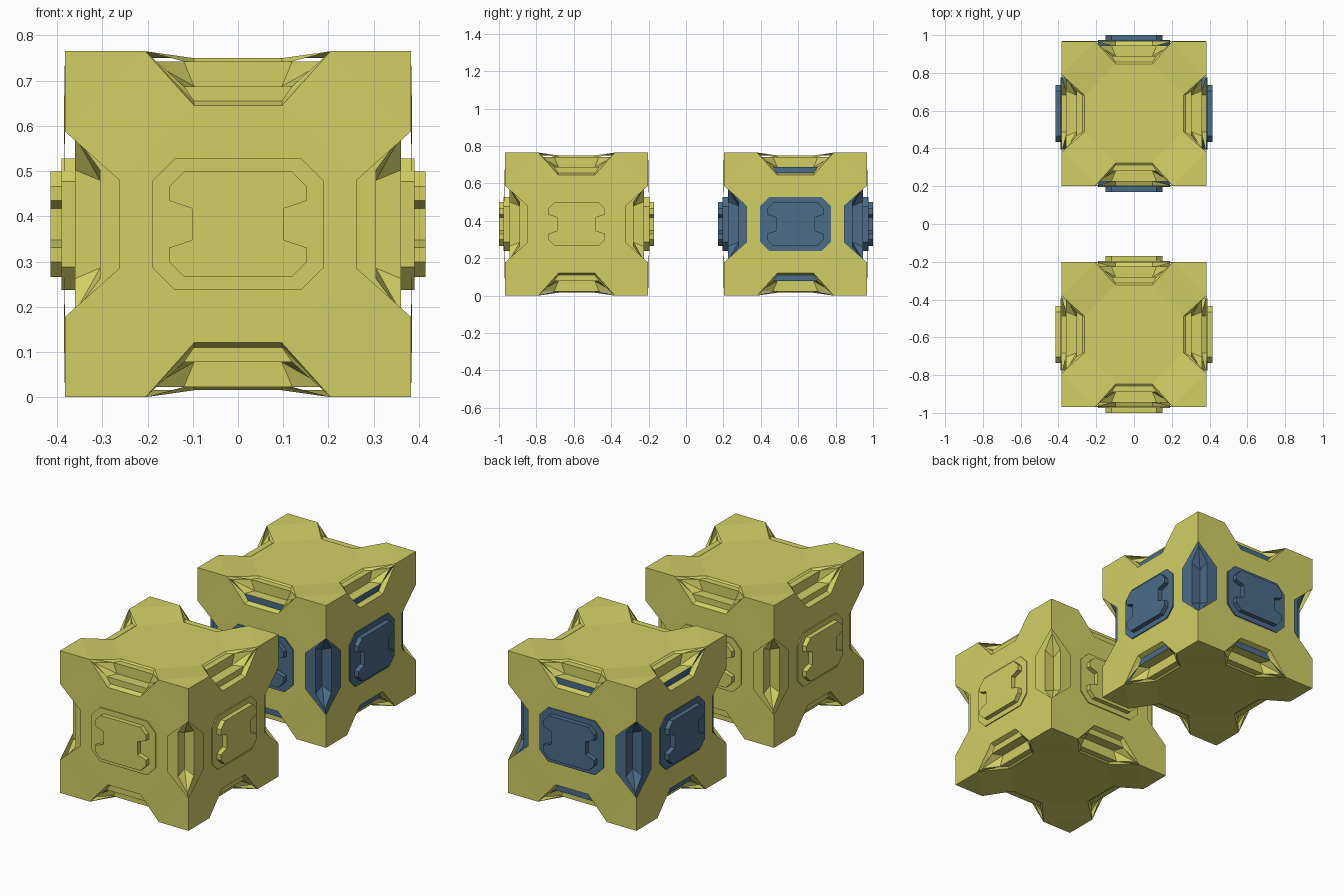
import bpy, bmesh
from math import pi
from mathutils import Vector, Matrix

if "Cube" in bpy.data.objects:
    bpy.data.objects.remove(bpy.data.objects["Cube"])


def material(name, col):
    m = bpy.data.materials.new(name)
    m.diffuse_color = (*col, 1)
    m.use_nodes = True
    m.node_tree.nodes["Principled BSDF"].inputs["Base Color"].default_value = m.diffuse_color
    return m


OLIVE = material("olive", (0.64, 0.63, 0.13))
BLUE = material("blue", (0.07, 0.15, 0.25))
CZ = 0.3825                      # crate centre height
A, C, S = 0.205, 0.097, 0.262    # shell notch: mouth, floor half width, reach
D = (0.3845, 0.3845, 0.367)      # depth of the shell face centres per axis
K, KC, KS = 0.36, 0.12, 0.305    # core half size, notch half width, notch depth


def add(bm, pts, mat=0):
    bm.faces.new([bm.verts.new(p) for p in pts]).material_index = mat


def finish(bm, name, mats, y):
    bmesh.ops.remove_doubles(bm, verts=bm.verts, dist=1e-4)
    bmesh.ops.recalc_face_normals(bm, faces=bm.faces)
    me = bpy.data.meshes.new(name)
    bm.to_mesh(me)
    bm.free()
    for m in mats:
        me.materials.append(m)
    ob = bpy.data.objects.new(name, me)
    ob.location = (0, y, CZ)
    bpy.context.collection.objects.link(ob)


def cube_faces(bm, h, a, c, s, depths, mats):
    """Six faces cut out at the middle of each edge; centres at the given depths."""
    for k in range(3):
        d = depths[k]
        for sg in (1, -1):
            def P(u, v, w):
                p = Vector((0, 0, 0))
                p[k], p[(k + 1) % 3], p[(k + 2) % 3] = w * sg, u, v
                return p
            add(bm, [P(u, v, d) for u, v in ((c, s), (s, c), (s, -c), (c, -s),
                                             (-c, -s), (-s, -c), (-s, c), (-c, s))], mats[k])
            for i in (1, -1):
                for j in (1, -1):
                    add(bm, [P(i * c, j * s, d), P(i * s, j * c, d),
                             P(i * h, j * a, h), P(i * a, j * h, h)], mats[k])
                    add(bm, [P(i * a, j * h, h), P(i * h, j * a, h), P(i * h, j * h, h)], mats[k])


def edges(axes):
    """Yield a point maker Q(p, q, r) for each cube edge; p, q cross it, r runs along it."""
    for p, q in axes:
        for i in (1, -1):
            for j in (1, -1):
                def Q(u, v, w):
                    pt = Vector((0, 0, 0))
                    pt[p], pt[q], pt[3 - p - q] = i * u, j * v, w
                    return pt
                yield Q, q


def shell(name, y):
    h = 0.3825
    bm = bmesh.new()
    cube_faces(bm, h, A, C, S, D, (0, 0, 0))
    # rims and end walls of the top and bottom notches
    for Q, _ in edges(((0, 2), (1, 2))):
        add(bm, [Q(D[0], S, C), Q(D[0], S, -C), Q(K, S + 0.01, -C), Q(K, S + 0.01, C)])
        add(bm, [Q(S, D[2], C), Q(S, D[2], -C), Q(S + 0.01, K, -C), Q(S + 0.01, K, C)])
        for e in (1, -1):
            add(bm, [Q(h, h, e * A), Q(D[0], S, e * C), Q(K, S + 0.01, e * C)])
            add(bm, [Q(h, h, e * A), Q(K, S + 0.01, e * C), Q(K, KS, e * KC)])
            add(bm, [Q(h, h, e * A), Q(S, D[2], e * C), Q(S + 0.01, K, e * C)])
            add(bm, [Q(h, h, e * A), Q(S + 0.01, K, e * C), Q(KS, K, e * KC)])
    finish(bm, name, [OLIVE], y)


def core(name, accent, y):
    bm = bmesh.new()
    cube_faces(bm, K, 0.195, KC, KS, (K, K, K), (1, 1, 0))
    # stepped notch along every edge: two walls meeting in an inner corner, sloped ends
    for Q, q in edges(((0, 1), (0, 2), (1, 2))):
        m = 0 if q == 2 else 1
        for f in (lambda u, v, w: Q(u, v, w), lambda u, v, w: Q(v, u, w)):
            add(bm, [f(KS, KS, C), f(K, KS, KC), f(K, KS, -KC), f(KS, KS, -C)], m)
            for e in (1, -1):
                add(bm, [f(KS, KS, e * C), f(K, KS, e * KC), f(K, K, e * 0.195)], m)
    finish(bm, name, [OLIVE, accent], y)


def side_plates(name, outline, d0, d1, mat, y):
    """Outline in (across, up) extruded outwards on all four sides."""
    bm = bmesh.new()
    for n in range(4):
        R = Matrix.Rotation(n * pi / 2, 3, 'Z')
        lo = [R @ Vector((u, -d0, v)) for u, v in outline]
        hi = [R @ Vector((u, -d1, v)) for u, v in outline]
        add(bm, lo)
        add(bm, hi)
        for i in range(len(lo)):
            j = (i + 1) % len(lo)
            add(bm, [lo[i], lo[j], hi[j], hi[i]])
    finish(bm, name, [mat], y)


def mirrored(quarter):
    """Complete a quarter outline (running from the top down) to all four quadrants."""
    right = quarter + [(u, -v) for u, v in reversed(quarter)]
    return right + [(-u, v) for u, v in reversed(right)]


FRAME = mirrored([(0.14, 0.145), (0.19, 0.095)])
PANEL = mirrored([(0.118, 0.117), (0.152, 0.083), (0.152, 0.052), (0.102, 0.035)])

for label, y, accent in (("front", -0.585, OLIVE), ("back", 0.585, BLUE)):
    shell(label + "_crate_shell", y)
    core(label + "_crate_core", accent, y)
    # side plates and raised panels
    side_plates(label + "_crate_frames", FRAME, 0.36, 0.390, accent, y)
    side_plates(label + "_crate_panels", PANEL, 0.36, 0.415, accent, y)
